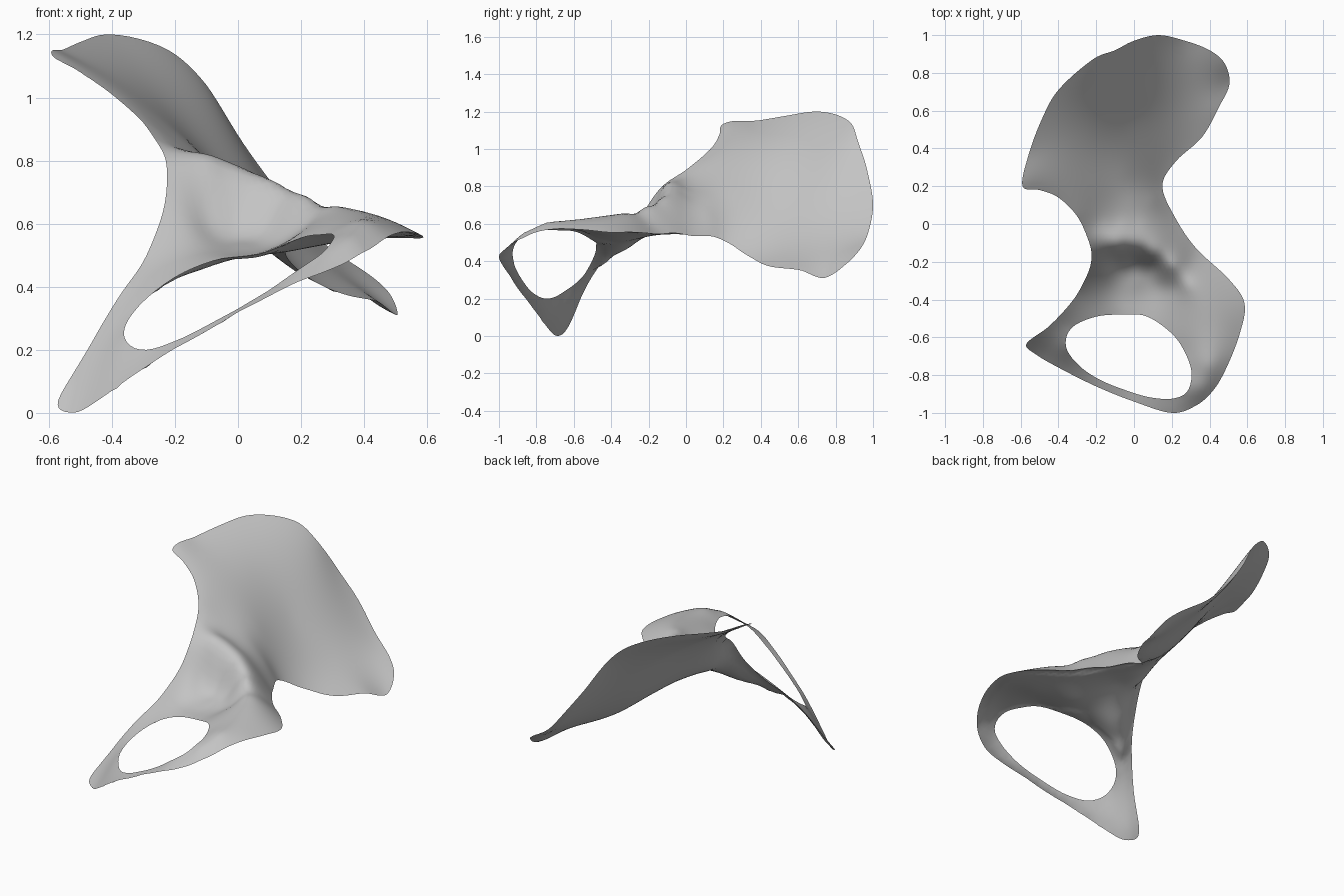
import bpy
import math
from mathutils import Vector
from mathutils.geometry import delaunay_2d_cdt

if "Cube" in bpy.data.objects:
    bpy.data.objects.remove(bpy.data.objects["Cube"])

# Outer rim of the bone, clockwise from above
RIM = [(-.59, .20, 1.135), (-.56, .36, 1.15), (-.49, .55, 1.18), (-.40, .71, 1.2), (-.22, .87, 1.15),
       (-.10, .92, 1.04), (.0, .97, .88), (.13, 1.0, .70), (.27, .97, .54), (.40, .92, .45),
       (.48, .85, .38), (.505, .74, .31), (.45, .62, .35), (.36, .46, .37), (.22, .33, .43),
       (.15, .20, .51), (.22, .03, .535), (.33, -.13, .545), (.50, -.29, .555), (.585, -.42, .555),
       (.56, -.58, .57), (.49, -.76, .565), (.42, -.88, .52), (.33, -.96, .47), (.20, -1.0, .42),
       (.0, -.94, .32), (-.20, -.86, .205), (-.40, -.76, .07), (-.52, -.69, .0), (-.57, -.635, .04),
       (-.46, -.55, .23), (-.37, -.46, .38), (-.30, -.37, .48), (-.24, -.25, .63), (-.225, -.17, .75),
       (-.24, -.09, .83), (-.30, .04, .92), (-.40, .14, 1.01), (-.50, .18, 1.08)]

# Large opening in the lower half
OPENING = [(-.36, -.65, .24), (-.33, -.55, .32), (-.20, -.49, .43), (-.05, -.48, .49), (.07, -.49, .505),
           (.20, -.58, .555), (.27, -.68, .565), (.305, -.79, .56), (.28, -.89, .52), (.20, -.925, .46),
           (.10, -.92, .39), (.0, -.895, .33), (-.17, -.83, .24), (-.29, -.75, .20)]

# Upper relief: socket lip, socket floor, ischium ridge, neck and wing
UPPER = [(-.16, -.13, .79), (-.09, -.12, .795), (.0, -.12, .76), (.10, -.15, .725), (.20, -.22, .69),
         (.29, -.33, .655), (.36, -.45, .64), (.42, -.60, .62), (.40, -.75, .605), (.36, -.87, .55),
         (-.15, -.27, .59), (-.10, -.20, .63), (.0, -.20, .60), (.10, -.23, .595), (-.10, -.33, .53),
         (.02, -.30, .535), (.14, -.33, .55), (.0, -.40, .505), (.21, -.43, .58), (.22, -.34, .60),
         (-.2, 0, .845), (-.2, .12, .87), (-.1, .0, .80), (-.1, .13, .80), (.0, .0, .755), (.0, .13, .73),
         (.1, .0, .69), (.1, .13, .63), (.2, -.10, .66), (.3, -.21, .62),
         (-.05, .27, .755), (-.02, .55, .73), (-.25, .45, .97), (.2, .6, .515)]

# Lower relief: the full, smooth body behind the socket
LOWER = [(.0, -.12, .57), (.0, .03, .57), (-.05, .18, .63), (.0, -.30, .50), (.13, -.12, .545),
         (-.14, -.08, .64), (-.16, -.27, .51), (-.21, -.33, .47), (-.28, -.43, .385),
         (.15, -.33, .51), (.36, -.45, .55), (.08, .2, .53), (.1, .32, .51),
         (-.02, .55, .70), (-.25, .45, .95), (.2, .6, .49)]


def smooth_loop(points, steps):
    """Closed Catmull-Rom loop through the points, seen from above."""
    p = [Vector(q[:2]) for q in points]
    out = []
    for i in range(len(p)):
        a, b, c, d = (p[(i + k) % len(p)] for k in (-1, 0, 1, 2))
        for s in range(steps):
            t = s / steps
            out.append(.5 * (2*b + (c-a)*t + (2*a-5*b+4*c-d)*t*t + (3*b-a-3*c+d)*t**3))
    return out


def solve(m, v):
    """Gaussian elimination with pivoting."""
    n = len(v)
    m = [row[:] + [x] for row, x in zip(m, v)]
    for i in range(n):
        k = max(range(i, n), key=lambda r: abs(m[r][i]))
        m[i], m[k] = m[k], m[i]
        for r in range(i + 1, n):
            f = m[r][i] / m[i][i]
            if f:
                m[r] = [x - f * y for x, y in zip(m[r], m[i])]
    out = [0.0] * n
    for i in reversed(range(n)):
        out[i] = (m[i][n] - sum(m[i][j] * out[j] for j in range(i + 1, n))) / m[i][i]
    return out


def kernel(ax, ay, bx, by):
    r2 = (ax - bx)**2 + (ay - by)**2
    return r2 * math.log(r2) if r2 > 1e-12 else 0.0


def thin_plate(ctrl):
    """Height function of a thin plate bent through the control points."""
    rows = [[kernel(*a[:2], *b[:2]) + (.0007 if a is b else 0) for b in ctrl] + [1, a[0], a[1]]
            for a in ctrl]
    for k in range(3):
        rows.append([(1, a[0], a[1])[k] for a in ctrl] + [0, 0, 0])
    weights = solve(rows, [c[2] for c in ctrl] + [0, 0, 0])
    c0, cx, cy = weights[-3:]
    return lambda x, y: c0 + cx*x + cy*y + sum(w * kernel(x, y, c[0], c[1])
                                               for w, c in zip(weights, ctrl))


def inside(p, loop):
    hit = False
    for a, b in zip(loop, loop[1:] + loop[:1]):
        if (a.y > p.y) != (b.y > p.y) and p.x < a.x + (b.x - a.x) * (p.y - a.y) / (b.y - a.y):
            hit = not hit
    return hit


outer, hole = smooth_loop(RIM, 6), smooth_loop(OPENING, 5)
border = outer + hole


def on_bone(p):
    return inside(p, outer) and not inside(p, hole)


def border_gap(p):
    return min((p - q).length for q in border)


# Fill the outline with a fine staggered net of points
STEP = .024
flat = border[:]
for j in range(-43, 44):
    for i in range(-26, 27):
        p = Vector(((i + .5 * (j % 2)) * STEP, j * STEP))
        if on_bone(p) and border_gap(p) > .55 * STEP:
            flat.append(p)
n, h = len(outer), len(hole)
edges = [(i, (i + 1) % n) for i in range(n)] + [(n + i, n + (i + 1) % h) for i in range(h)]
pts, _, tris, *_ = delaunay_2d_cdt(flat, edges, [], 0, 1e-6)
faces = [t for t in tris if on_bone(sum((pts[i] for i in t), Vector((0, 0))) / 3)]

# Upper and lower skins that taper together along the rim and the opening
top, bottom = thin_plate(RIM + OPENING + UPPER), thin_plate(RIM + OPENING + LOWER)
verts = [(p.x, p.y, top(p.x, p.y)) for p in pts]
under = {}
for i, (x, y, z) in enumerate(verts[:]):
    if i < n + h:
        under[i] = i
    else:
        under[i] = len(verts)
        taper = min(1, border_gap(Vector((x, y))) / .05)
        verts.append((x, y, z - taper * max(.014, z - bottom(x, y))))
faces += [tuple(under[i] for i in reversed(t)) for t in faces
          if any(i >= n + h for i in t)]

mesh = bpy.data.meshes.new("hip_bone")
mesh.from_pydata(verts, [], faces)
bone = bpy.data.objects.new("hip_bone", mesh)
bpy.context.collection.objects.link(bone)

# One grey material
grey = bpy.data.materials.new("bone_grey")
grey.use_nodes = True
colour = (.55, .55, .55, 1)
grey.diffuse_color = colour
grey.node_tree.nodes["Principled BSDF"].inputs["Base Color"].default_value = colour
mesh.materials.append(grey)

# Soft shading with a crisp edge
bpy.context.view_layer.objects.active = bone
bone.select_set(True)
bpy.ops.object.shade_smooth_by_angle(angle=math.radians(60))
